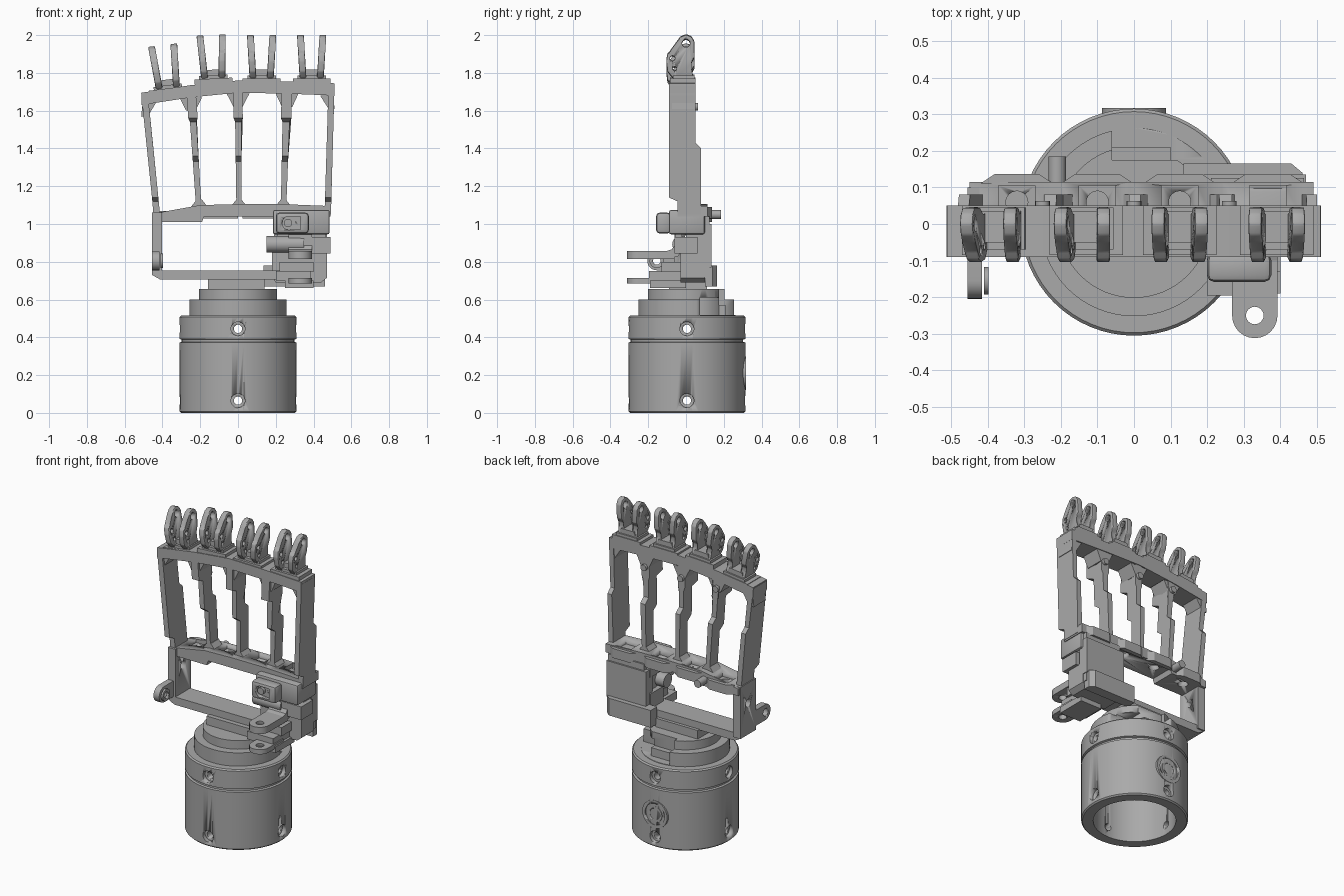
import bpy, bmesh, math
from mathutils import Matrix, Vector

if "Cube" in bpy.data.objects:
    bpy.data.objects.remove(bpy.data.objects["Cube"])

grey = bpy.data.materials.new("machined_grey")
grey.use_nodes = True
TONE = (0.4, 0.4, 0.4, 1)
grey.diffuse_color = TONE
grey.node_tree.nodes["Principled BSDF"].inputs["Base Color"].default_value = TONE


def finish(name, bm, smooth=True):
    bmesh.ops.recalc_face_normals(bm, faces=bm.faces)
    mesh = bpy.data.meshes.new(name)
    bm.to_mesh(mesh)
    bm.free()
    ob = bpy.data.objects.new(name, mesh)
    bpy.context.collection.objects.link(ob)
    mesh.materials.append(grey)
    if smooth:
        activate(ob)
        bpy.ops.object.shade_smooth_by_angle(angle=math.radians(30))
    return ob


def activate(ob):
    bpy.ops.object.select_all(action='DESELECT')
    ob.select_set(True)
    bpy.context.view_layer.objects.active = ob


def prism(name, pts, axis, a, b, bevel=0):
    """Extrude a closed outline along an axis, from a to b."""
    place = {'x': lambda p, t: (t, p[0], p[1]),
             'y': lambda p, t: (p[0], t, p[1]),
             'z': lambda p, t: (p[0], p[1], t)}[axis]
    bm = bmesh.new()
    lo = [bm.verts.new(place(p, a)) for p in pts]
    hi = [bm.verts.new(place(p, b)) for p in pts]
    bm.faces.new(lo)
    bm.faces.new(hi)
    for i in range(len(pts)):
        j = (i + 1) % len(pts)
        bm.faces.new((lo[i], lo[j], hi[j], hi[i]))
    if bevel:
        bmesh.ops.bevel(bm, geom=bm.edges[:], offset=bevel, segments=2, affect='EDGES', profile=0.5)
    return finish(name, bm)


def box(name, x, y, z, bevel=0):
    return prism(name, [(x[0], y[0]), (x[1], y[0]), (x[1], y[1]), (x[0], y[1])], 'z', *z, bevel)


def cyl(name, at, axis, r, length, sides=24):
    bm = bmesh.new()
    turn = Vector((0, 0, 1)).rotation_difference(Vector(axis)).to_matrix().to_4x4()
    bmesh.ops.create_cone(bm, cap_ends=True, segments=sides, radius1=r, radius2=r,
                          depth=length, matrix=Matrix.Translation(at) @ turn)
    return finish(name, bm)


def lathe(name, pts, steps=64):
    bm = bmesh.new()
    vs = [bm.verts.new((r, 0, z)) for r, z in pts]
    es = [bm.edges.new(p) for p in zip(vs, vs[1:])]
    bmesh.ops.spin(bm, geom=vs + es, cent=(0, 0, 0), axis=(0, 0, 1),
                   angle=math.tau, steps=steps, use_merge=True)
    bmesh.ops.remove_doubles(bm, verts=bm.verts, dist=0.0005)
    return finish(name, bm)


def cut(ob, *cutters):
    for c in cutters:
        c.hide_render = True
        mod = ob.modifiers.new("cut", 'BOOLEAN')
        mod.operation, mod.solver, mod.object = 'DIFFERENCE', 'EXACT', c
        activate(ob)
        bpy.ops.object.modifier_apply(modifier=mod.name)
        bpy.data.objects.remove(c)
    return ob


def lerp(a, b, t):
    return a + (b - a) * t


X, Y, Z = (1, 0, 0), (0, 1, 0), (0, 0, 1)

# Wrist: hollow cylinder with a groove and stepped top
wrist = lathe("wrist_base", [(0, .49), (.24, .49), (.24, 0), (.302, 0), (.31, .008), (.31, .372),
                             (.298, .376), (.298, .388), (.31, .392), (.31, .507), (.302, .515),
                             (.257, .515), (.257, .6), (.207, .6), (.207, .655), (0, .655)])
for z in (.065, .445):
    for k in range(4):
        d = Vector((math.sin(k * math.pi / 2), math.cos(k * math.pi / 2), 0))
        up = Vector((0, 0, z))
        cut(wrist, cyl("c", d * .31 + up, d, .037, .05), cyl("c", d * .27 + up, d, .022, .12))
# Quarter recess at the back of the step
cut(wrist, box("c", (-.06, .3), (.17, .3), (.518, .66)), box("c", (.1, .3), (.07, .3), (.518, .61)))
wrist.location.y = .005
box("recess_block", (-.06, .1), (.1, .21), (.51, .57))
# Round connector on the back
socket = cyl("connector_ring", (0, .295, .21), Y, .088, .044, 32)
cut(socket, cyl("c", (0, .32, .21), Y, .068, .025, 32))
cyl("connector_plug", (0, .295, .21), Y, .05, .04)
cut(bpy.data.objects["connector_plug"], cyl("c", (0, .32, .21), Y, .036, .02))
cyl("connector_pin", (0, .298, .21), Y, .015, .03, 12)
box("neck", (-.16, .14), (-.09, .11), (.65, .71))

# Lower palm frame
prism("lower_bar", [(-.455, .73), (-.41, .705), (.25, .705), (.25, .755), (-.455, .755)], 'y', -.06, .09)
post = box("side_post", (-.455, -.402), (-.06, .1), (.73, 1.06))
cut(post, cyl("c", (-.43, .02, .93), X, .025, .2))


def lug(name, axis, c, r, tail, a, b, hole):
    """Rounded tab that runs from a round end towards a straight tail."""
    arc = [(c[0] + r * math.cos(t), c[1] + r * math.sin(t))
           for t in [math.pi + i * math.pi / 12 for i in range(13)]]
    if axis == 'x':
        arc = [(c[0] - (v - c[1]), c[1] + (u - c[0])) for u, v in arc]
        arc = [(2 * c[0] - u, v) for u, v in arc]
        pts = arc + [(tail, arc[-1][1]), (tail, arc[0][1])]
        at = ((a + b) / 2, c[0], c[1])
        d = X
    else:
        pts = arc + [(arc[-1][0], tail), (arc[0][0], tail)]
        at = (c[0], c[1], (a + b) / 2)
        d = Z
    return cut(prism(name, pts, axis, a, b), cyl("c", at, d, hole, .2))


lug("side_post_lug", 'x', (-.155, .805), .05, -.05, -.455, -.415, .024)
cut(cyl("lug_washer", (-.404, -.155, .805), X, .038, .012), cyl("c", (-.4, -.155, .805), X, .02, .1))

# Cross bar under the struts, with a pocket and bore in each bay
bar = prism("cross_bar", [(-.45, 1.01), (-.19, 1.01), (-.18, 1.04), (.49, 1.04), (.49, 1.095),
                          (.24, 1.105), (-.01, 1.105), (-.2, 1.1), (-.45, 1.055)], 'y', -.045, .115)
for x in (-.32, -.1, .125, .365):
    top = 1.08 if x < -.2 else 1.1
    cut(bar, box("c", (x - .05, x + .05), (.015, .105), (top - .03, top + .1)),
        cyl("c", (x, .06, 1.05), Z, .03, .3))
    prism("bay_rib", [(x - .1, .11), (x + .1, .11), (x + .06, .137), (x - .06, .137)],
          'z', top - .07, top - .01)
cyl("back_pin", (-.21, .15, 1.05), Y, .024, .07)

# Palm struts: stepped side profile, leaning from bottom to top
INNER = [(-.09, 1.74), (-.09, 1.56), (-.04, 1.54), (-.04, 1.36), (0, 1.33), (0, 1.08),
         (.08, 1.08), (.08, 1.4), (.045, 1.43), (.045, 1.54), (.045, 1.56), (.045, 1.74)]
OUTER = [(-.09, 1.74), (-.09, 1.14), (-.045, 1.12), (-.045, 1.05), (.08, 1.05),
         (.08, 1.4), (.05, 1.43), (.05, 1.74)]


def strut(name, profile, x0, x1, w0, w1, top):
    ob = prism(name, profile, 'x', -.5, .5)
    for v in ob.data.vertices:
        t = (v.co.z - 1.05) / .69
        w = w1 if v.co.z > 1.55 else lerp(w0, w1 * .75, t)
        v.co.x = lerp(x0, x1, t) + v.co.x * w
        if v.co.z > 1.7:
            v.co.z = top
    return ob


for name, prof, x0, x1, w0, w1, top in (
        ("strut_1", OUTER, -.43, -.495, .035, .035, 1.69), ("strut_2", INNER, -.205, -.25, .028, .05, 1.72),
        ("strut_3", INNER, .005, 0, .026, .048, 1.74), ("strut_4", INNER, .24, .26, .028, .055, 1.74),
        ("strut_5", OUTER, .475, .495, .035, .032, 1.73)):
    strut(name, prof, x0, x1, w0, w1, top)
    # flared corners where the strut meets the knuckle and cross bars
    lo, hi = max(x1 - .06, -.505), min(x1 + .06, .505)
    prism(name + "_gusset", [(x1 - w1 / 2, top - .12), (x1 + w1 / 2, top - .12), (hi, top - .05), (lo, top - .05)],
          'y', -.075, .045)
    if prof is INNER:
        prism(name + "_foot", [(x0 - .045, 1.09), (x0 + .045, 1.09), (x0 + .013, 1.13), (x0 - .013, 1.13)], 'y', 0, .08)
        cyl(name + "_back_boss", (x1, .05, 1.62), Y, .02, .025, 16)

# Knuckle bar, one link per finger
knots = [(-.51, 1.695), (-.25, 1.735), (0, 1.76), (.26, 1.755), (.51, 1.745)]
for i, ((xa, za), (xb, zb)) in enumerate(zip(knots, knots[1:])):
    prism("knuckle_link_%d" % (i + 1), [(xa, za), (xb, zb), (xb, zb - .065), (xa, za - .065)], 'y', -.09, .05)

# Finger mounts: base block and two drilled prongs, built upright then leaned
PRONG = [(-.06, 0), (-.098, .045), (-.105, .1), (-.098, .14), (-.075, .155), (-.05, .2), (-.03, .228),
         (0, .24), (.028, .23), (.044, .205), (.046, .12), (.022, .09), (.022, .06), (.045, 0)]
for i, (x, z, lean) in enumerate(((-.37, 1.71, -7), (-.13, 1.762, -3), (.125, 1.762, 0), (.39, 1.762, 0))):
    parts = [box("finger_base_%d" % (i + 1), (-.075, .075), (-.07, .045), (-.04, .025)),
             prism("finger_web_%d" % (i + 1), [(-.06, .02), (.06, .02), (.045, .055), (-.045, .055)], 'y', -.05, .035),
             box("finger_flange_%d" % (i + 1), (-.1, .1), (-.085, .05), (-.03, .008))]
    for side in (-1, 1):
        p = prism("finger_prong_%d" % (i + 1), PRONG, 'x', side * .05 - .018, side * .05 + .018, .006)
        cut(p, cyl("c", (side * .05, 0, .195), X, .021, .1), cyl("c", (side * .05, -.072, .115), X, .014, .1),
            cyl("c", (side * .05, -.06, .06), X, .011, .1))
        for v in p.data.vertices:
            v.co.x += side * .06 * (v.co.z - .08)
        parts.append(p)
    for p in parts:
        p.data.transform(Matrix.Translation((x, 0, z)) @ Matrix.Rotation(math.radians(lean), 4, 'Y'))

# Thumb mount: stacked housings
box("thumb_housing_upper", (.185, .485), (-.09, .1), (.945, 1.075), .012)
face = box("thumb_housing_face", (.2, .375), (-.158, -.08), (.95, 1.06), .018)
cut(face, cyl("c", (.27, -.16, 1.005), Y, .036, .06), box("c", (.27, .33), (-.19, -.135), (.97, 1.04)))
cyl("thumb_screw", (.265, -.13, 1.005), Y, .022, .04, 16)
cyl("thumb_roller", (.25, -.03, .893), X, .043, .2)
box("thumb_roller_block", (.33, .49), (-.06, .06), (.845, .93))
box("thumb_core", (.21, .465), (.0, .125), (.72, 1.04))
box("thumb_back_plate", (.19, .47), (.07, .135), (.77, 1.0))
prism("thumb_back_cover", [(.135, .1), (.46, .1), (.46, .14), (.43, .165), (.135, .165)], 'z', .67, .78)
prism("thumb_lower_block", [(.18, .85), (.47, .85), (.47, .715), (.44, .69), (.2, .69), (.18, .72)], 'y', -.03, .1)
box("thumb_step_upper", (.22, .4), (-.13, -.02), (.745, .8))
box("thumb_step_lower", (.2, .385), (-.195, 0), (.7, .75))
box("thumb_step_foot", (.25, .4), (-.19, 0), (.66, .7))

# Thumb clevis: curved upper arm and lower tab
lug("thumb_arm", 'z', (.33, -.25), .062, -.06, .815, .858, .024)
prism("thumb_arm_bend", [(-.1, .815), (-.04, .83), (-.02, .87), (-.02, 1.0), (-.055, 1.0),
                         (-.058, .89), (-.075, .866), (-.1, .858)], 'x', .268, .392)
lug("thumb_tab", 'z', (.33, -.25), .062, -.1, .685, .715, .024)
